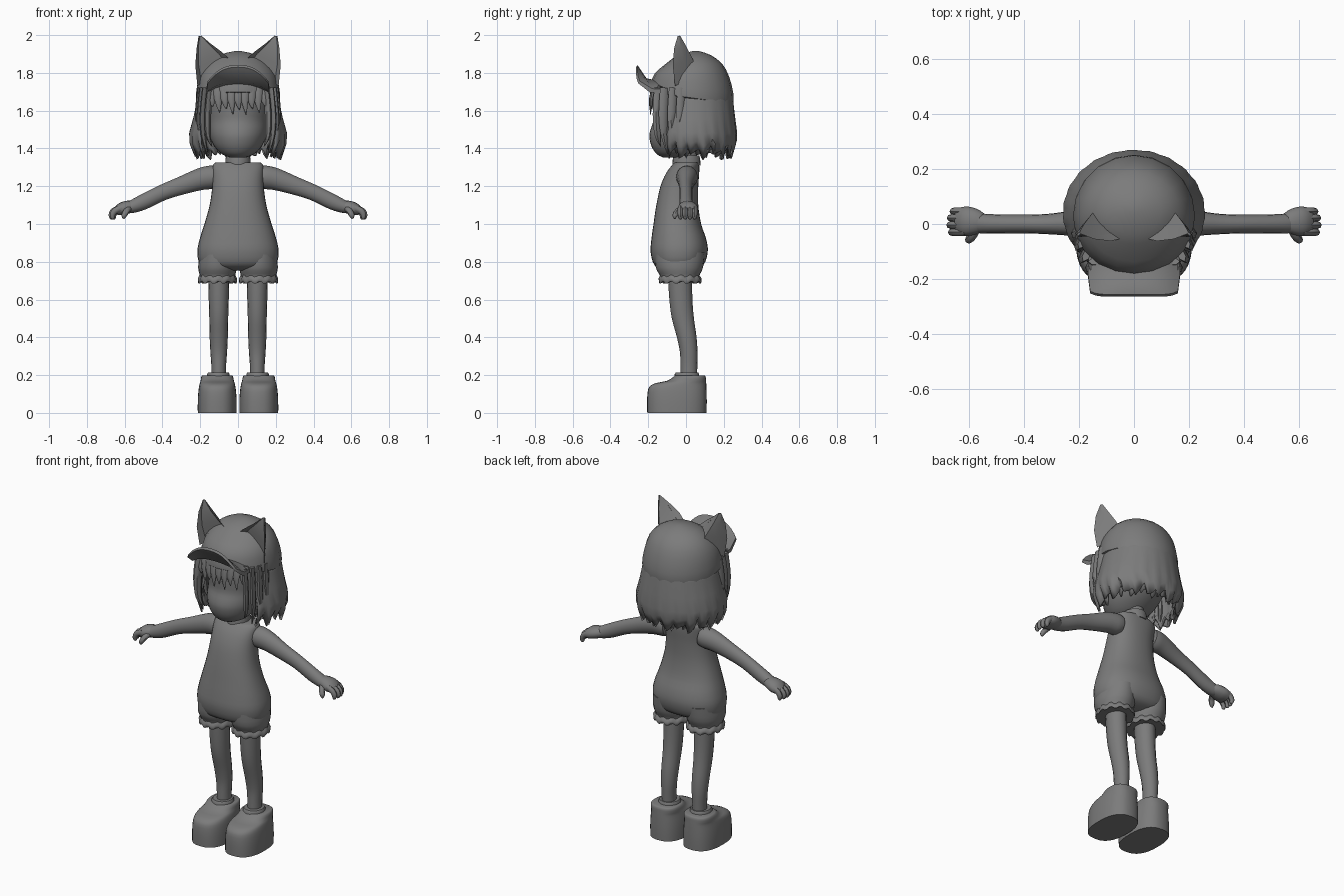
import bpy, bmesh, math
from mathutils import Vector

cube = bpy.data.objects.get("Cube")
if cube:
    bpy.data.objects.remove(cube)

grey = bpy.data.materials.new("plain grey")
grey.use_nodes = True
COLOUR = (0.2, 0.2, 0.2, 1)
grey.diffuse_color = COLOUR
grey.node_tree.nodes["Principled BSDF"].inputs["Base Color"].default_value = COLOUR


def finish(name, bm, angle=45):
    bmesh.ops.recalc_face_normals(bm, faces=bm.faces)
    mesh = bpy.data.meshes.new(name)
    bm.to_mesh(mesh)
    bm.free()
    mesh.materials.append(grey)
    mesh.polygons.foreach_set("use_smooth", [True] * len(mesh.polygons))
    mesh.set_sharp_from_angle(angle=math.radians(angle))
    obj = bpy.data.objects.new(name, mesh)
    bpy.context.collection.objects.link(obj)
    return obj


def skin(name, rings, angle=45, closed=True):
    """Bridge rings of points; closed rings also get end caps."""
    bm = bmesh.new()
    rows = [[bm.verts.new(p) for p in r] for r in rings]
    n = len(rows[0])
    for a, b in zip(rows, rows[1:]):
        for i in range(n if closed else n - 1):
            j = (i + 1) % n
            bm.faces.new((a[i], a[j], b[j], b[i]))
    if closed:
        bm.faces.new(rows[0])
        bm.faces.new(rows[-1])
    return finish(name, bm, angle)


def spline(rows, steps):
    """Catmull-Rom interpolation of number tuples."""
    rows = [tuple(r) for r in rows]
    ext = [rows[0]] + rows + [rows[-1]]
    out = []
    for p0, p1, p2, p3 in zip(ext, ext[1:], ext[2:], ext[3:]):
        for s in range(steps):
            t = s / steps
            out.append([b + t * (c - a) / 2 + t * t * (a - 2.5 * b + 2 * c - d / 2)
                        + t ** 3 * (1.5 * (b - c) + (d - a) / 2)
                        for a, b, c, d in zip(p0, p1, p2, p3)])
    return out + [list(rows[-1])]


def oval(i, n, power):
    a = 2 * math.pi * i / n
    c, s = math.cos(a), math.sin(a)
    return (math.copysign(abs(c) ** (2 / power), c), math.copysign(abs(s) ** (2 / power), s))


def stack(name, rows, x=0, n=24, power=2, steps=3, angle=45, wave=0):
    """Horizontal rings: (z, half width, front y, back y, tilt)."""
    rings = []
    for z, rx, yf, yb, tilt in spline([(*r, 0)[:5] for r in rows], steps):
        ring = []
        for i in range(n):
            u, v = oval(i, n, power)
            y = (yf + yb) / 2 + v * (yb - yf) / 2
            ring.append((x + u * rx, y, z + tilt * y + wave * (i % 4 in (0, 1))))
        rings.append(ring)
    return skin(name, rings, angle)


def tube(name, rows, side, n=12, steps=3, power=2):
    """Tube along a path: (x, y, z, radius along side, other radius)."""
    rows = spline(rows, steps)
    pts = [Vector(r[:3]) for r in rows]
    rings = []
    for k, (p, r) in enumerate(zip(pts, rows)):
        t = (pts[min(k + 1, len(pts) - 1)] - pts[max(k - 1, 0)]).normalized()
        v = t.cross(Vector(side)).normalized()
        u = v.cross(t)
        rings.append([p + u * r[3] * a + v * r[4] * b
                      for a, b in (oval(i, n, power) for i in range(n))])
    return skin(name, rings)


# Body and head
stack("romper_body", [(.755, .10, -.10, .03), (.78, .195, -.165, .09), (.85, .215, -.187, .115),
                      (.92, .203, -.183, .107), (1.0, .178, -.172, .08), (1.1, .15, -.157, .065),
                      (1.2, .136, -.135, .065), (1.27, .135, -.105, .07), (1.31, .134, -.075, .07),
                      (1.325, .12, -.06, .065)], n=32, power=2.3)
stack("neck", [(1.28, .062, -.06, .07), (1.34, .05, -.06, .06), (1.42, .05, -.06, .06)])
stack("collar", [(1.31, .068, -.072, .077), (1.345, .066, -.07, .075),
                 (1.362, .062, -.064, .07)], steps=1)
stack("head", [(1.352, .04, -.12, -.02), (1.37, .085, -.155, .03), (1.41, .125, -.182, .1),
               (1.46, .148, -.194, .16), (1.5, .156, -.188, .18), (1.55, .162, -.172, .2),
               (1.62, .17, -.172, .21), (1.72, .17, -.16, .21), (1.8, .12, -.1, .15)], n=32)

# Cap with turned-up visor
stack("cap", [(1.668, .205, -.18, .235, -.138), (1.672, .222, -.195, .25, -.138),
              (1.72, .219, -.188, .25, -.1), (1.79, .203, -.165, .228, -.04),
              (1.85, .165, -.105, .19), (1.895, .1, -.04, .13), (1.915, .02, .035, .07)],
      n=20, steps=2, angle=50)
visor = []
for u in [k / 8 - 1 for k in range(17)]:
    q = abs(u) ** 2.5
    base = Vector((.165 * u, -.165 + .045 * q, 1.735 - .045 * q))
    mid = Vector((.168 * u, -.222 + .03 * q, 1.752 - .055 * q))
    tip = Vector((.16 * u, -.265 + .012 * abs(u) ** 8, 1.83 - .085 * q))
    top = Vector((0, .008, .012))
    visor.append([base, mid, tip, tip + top, mid + top * 1.6, base + top * 2])
skin("cap_visor", visor, 50)

# Pointed ears with a hollow front
for s, label in ((1, "left"), (-1, "right")):
    rings = []
    for x0, x1, z0, z1, y, yb in ((.03, .215, 1.86, 1.73, -.05, .065),
                                  (.085, .226, 1.91, 1.84, -.062, .035),
                                  (.145, .219, 1.955, 1.93, -.055, .0),
                                  (.194, .203, 1.997, 1.995, -.036, -.03)):
        inner, outer = Vector((x0, y, z0)), Vector((x1, y - .008, z1))
        hollow = Vector((0, .25 * (yb - y), 0))
        back = Vector(((x0 + x1) / 2, yb, (z0 + z1) / 2))
        ring = [inner, inner.lerp(outer, .12) + hollow, inner.lerp(outer, .88) + hollow,
                outer, outer.lerp(back, .55) + Vector((.008, 0, 0)), back,
                inner.lerp(back, .5)]
        rings.append([(s * p.x, p.y, p.z) for p in ring])
    skin(label + "_ear", rings, 35)


# Bobbed hair: two jagged layers around the sides and back
def bob(name, scale, lift, shift):
    rings = []
    for z, rx, ry, jag in ((1.74, .19, .19, 0), (1.65, .213, .205, 0), (1.56, .232, .215, .1),
                           (1.48, .254, .225, .2), (1.43, .25, .223, .5), (1.375, .222, .206, 1)):
        ring = []
        for i in range(61):
            a = math.radians(-38 + 256 * i / 60)
            tooth = ((i + shift) % 4) / 3
            swell = 1 + .035 * jag * math.sin(i * 1.7)
            ring.append((scale * rx * swell * math.cos(a), .04 + scale * ry * swell * math.sin(a),
                         z + lift + jag * (.05 * tooth - .02 + .015 * math.sin(i * .9))))
        rings.append(ring)
    obj = skin(name, rings, 50, closed=False)
    mod = obj.modifiers.new("thickness", "SOLIDIFY")
    mod.thickness = .014
    mod.offset = 0


bob("outer_hair", .99, 0, 0)
bob("inner_hair", .9, .005, 2)

# Fringe points and front side locks
for k in range(9):
    x = -.14 + .035 * k
    y = -.178 + 1.6 * x * x
    drop = 1.605 - .025 * (k % 2) + .8 * x * x
    tube("fringe_lock", [(x, y + .01, 1.73, .027, .014), (x, y - .008, 1.66, .021, .012),
                         (x + .008, y - .012, drop, .002, .002)], (1, 0, 0), n=6, steps=2)
for s in (1, -1):
    for x, y, low, width in ((.148, -.145, 1.41, .026), (.172, -.11, 1.37, .03),
                             (.188, -.065, 1.39, .028), (.198, -.02, 1.36, .028)):
        tube("side_lock", [(s * x, y, 1.72, width, .014), (s * (x + .012), y - .008, 1.58, width, .016),
                           (s * (x + .01), y - .004, 1.47, width * .7, .013),
                           (s * (x - .01), y + .012, low, .002, .002)], (-.5 * s, 1, 0), n=6)

# Limbs, built once per side
for s, label in ((1, "left"), (-1, "right")):
    def arm(name, rows, side=(0, 1, 0), n=12):
        tube(label + name, [(s * r[0], *r[1:]) for r in rows], side, n)

    arm("_arm", [(.115, .005, 1.25, .055, .056), (.145, .005, 1.247, .057, .062),
                 (.2, .004, 1.237, .05, .058), (.3, 0, 1.203, .038, .048),
                 (.4, 0, 1.166, .034, .042), (.5, 0, 1.117, .035, .041),
                 (.555, .002, 1.094, .036, .035), (.575, .003, 1.088, .036, .03)], n=16)
    arm("_palm", [(.55, .003, 1.095, .034, .028), (.58, .008, 1.09, .048, .034),
                  (.615, .01, 1.08, .054, .034), (.645, .01, 1.066, .045, .022)], n=16)
    for y, reach in ((-.03, .0), (-.004, .006), (.022, .004), (.046, -.006)):
        arm("_finger", [(.615, y, 1.085, .014, .018), (.65 + reach, y, 1.07, .0145, .017),
                        (.664 + reach, y, 1.048, .0135, .015), (.662 + reach, y, 1.03, .01, .01),
                        (.66 + reach, y, 1.024, .003, .003)], n=8)
    arm("_thumb", [(.575, -.02, 1.085, .014, .016), (.59, -.045, 1.068, .015, .016),
                   (.603, -.058, 1.045, .014, .014), (.606, -.06, 1.028, .004, .005)], n=8)

    # Romper legs and frilled hems
    stack(label + "_romper_leg", [(.70, .094, -.135, .068), (.725, .093, -.137, .07),
                                  (.77, .102, -.16, .09), (.85, .095, -.165, .1)], x=s * .109)
    stack(label + "_frill", [(.685, .101, -.142, .08), (.70, .104, -.145, .083),
                             (.722, .092, -.135, .067)], x=s * .109, n=48, steps=2, wave=.011)
    stack(label + "_leg", [(.18, .038, -.03, .058), (.25, .039, -.03, .06), (.32, .044, -.032, .061),
                           (.4, .048, -.048, .056), (.5, .05, -.075, .042), (.6, .053, -.088, .034),
                           (.76, .057, -.098, .03)], x=s * .102, n=16)

    # Chunky shoes with ankle cuffs
    stack(label + "_cuff", [(.17, .06, -.06, .07), (.205, .06, -.06, .07),
                            (.215, .054, -.053, .064)], x=s * .104, steps=1)
    stack(label + "_shoe", [(0, .103, -.205, .109), (.06, .103, -.206, .11), (.11, .1, -.203, .109),
                            (.14, .096, -.193, .108), (.158, .092, -.16, .107), (.17, .088, -.1, .106),
                            (.192, .084, -.065, .104), (.199, .076, -.055, .096)],
          x=s * .11, n=32, power=2.5, steps=2)
